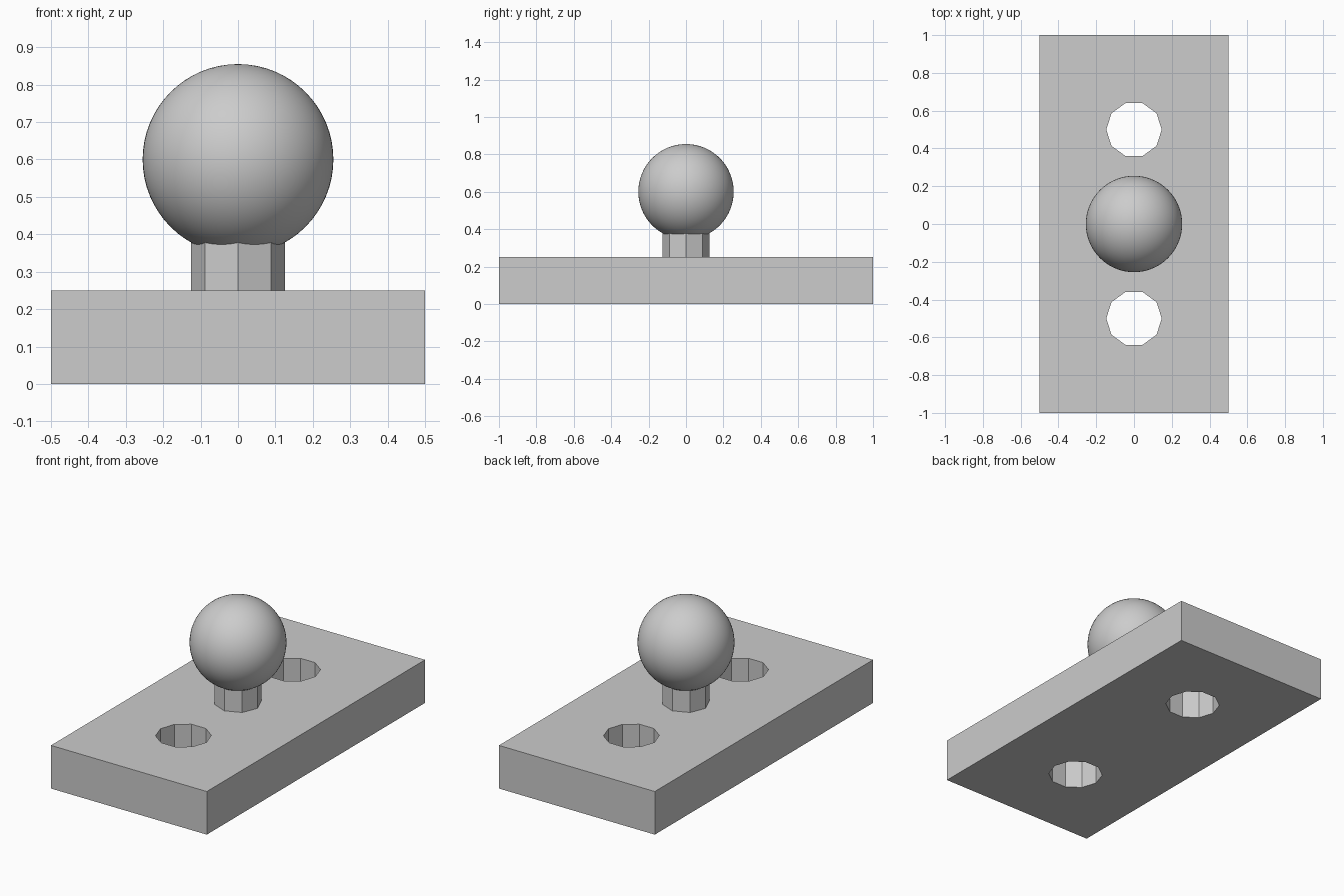
import bpy

if "Cube" in bpy.data.objects:
    bpy.data.objects.remove(bpy.data.objects["Cube"])

grey = bpy.data.materials.new("plain_grey")
grey.diffuse_color = (0.604, 0.604, 0.604, 1)
grey.use_nodes = True
grey.node_tree.nodes["Principled BSDF"].inputs["Base Color"].default_value = grey.diffuse_color


def finish(name):
    ob = bpy.context.object
    ob.name = name
    ob.data.materials.append(grey)
    return ob


def prism(name, sides, radius, z0, z1, y=0.0):
    """Upright prism with its first corner on the +x axis."""
    bpy.ops.mesh.primitive_cylinder_add(
        vertices=sides, radius=radius, depth=z1 - z0, location=(0, y, (z0 + z1) / 2))
    ob = finish(name)
    if sides % 4:  # primitive starts at +y, so turn it a quarter
        ob.rotation_euler.z = 1.5707963
    return ob


# Base plate
bpy.ops.mesh.primitive_cube_add(size=1, location=(0, 0, 0.125))
plate = finish("base_plate")
plate.scale = (1, 2, 0.25)
bpy.ops.object.transform_apply(location=False, rotation=False, scale=True)

# Two ten-sided bolt holes through the plate
for label, y in (("front", -0.5), ("back", 0.5)):
    cutter = prism(label + "_hole_cutter", 10, 0.147, -0.1, 0.35, y)
    cutter.hide_render = True
    cutter.hide_set(True)
    cut = plate.modifiers.new(label + "_hole", 'BOOLEAN')
    cut.operation = 'DIFFERENCE'
    cut.solver = 'EXACT'
    cut.object = cutter

# Apply the cuts and remove the cutters
bpy.context.view_layer.update()
bpy.ops.object.select_all(action='DESELECT')
plate.select_set(True)
bpy.context.view_layer.objects.active = plate
for cut in list(plate.modifiers):
    cutter = cut.object
    bpy.ops.object.modifier_apply(modifier=cut.name)
    bpy.data.objects.remove(cutter)

# Eight-sided neck, set slightly into plate and ball
prism("neck", 8, 0.125, 0.24, 0.42)

# Smooth ball
bpy.ops.mesh.primitive_uv_sphere_add(
    segments=64, ring_count=32, radius=0.255, location=(0, 0, 0.6))
finish("ball")
bpy.ops.object.shade_smooth()
